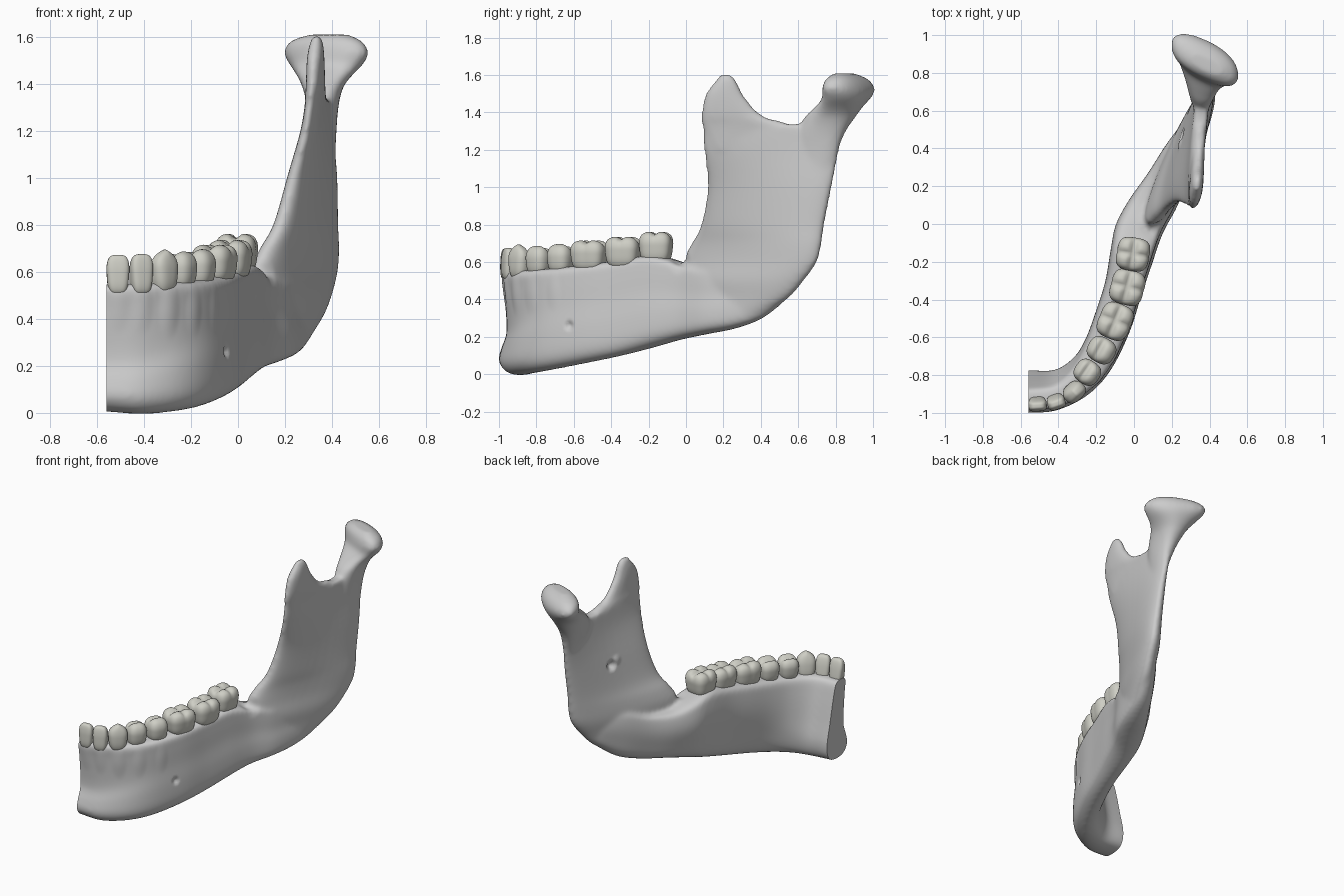
import bpy, bmesh, math
from mathutils import Vector

if "Cube" in bpy.data.objects:
    bpy.data.objects.remove(bpy.data.objects["Cube"])


def spline(pts, n, closed=False):
    """Catmull-Rom interpolation of tuples of any length."""
    p = [Vector(q) for q in pts]
    m, out = len(p), []
    get = (lambda i: p[i % m]) if closed else (lambda i: p[max(0, min(m - 1, i))])
    for i in range(m if closed else m - 1):
        a, b, c, d = get(i - 1), get(i), get(i + 1), get(i + 2)
        for s in range(n):
            t = s / n
            out.append(0.5 * (2 * b + (c - a) * t + (2 * a - 5 * b + 4 * c - d) * t * t
                              + (3 * b - a - 3 * c + d) * t ** 3))
    return out if closed else out + [p[-1]]


def loft(bm, rings):
    loops = [[bm.verts.new(p) for p in r] for r in rings]
    for a, b in zip(loops, loops[1:]):
        for i in range(len(a)):
            j = (i + 1) % len(a)
            bm.faces.new((a[i], a[j], b[j], b[i]))
    bm.faces.new(loops[0][::-1])
    bm.faces.new(loops[-1])


def spow(v, e):
    return math.copysign(abs(v) ** e, v)


def level_ring(r, n=40):
    """Horizontal oval: z, centre, half sizes, shear of x by y, shear of y by x."""
    z, cx, cy, hx, hy, k, m = r
    pts = []
    for i in range(n):
        a = math.tau * i / n
        dx, dy = hx * spow(math.cos(a), .85), hy * spow(math.sin(a), .85)
        pts.append((cx + dx + k * dy, cy + dy + m * dx, z))
    return pts


bm = bmesh.new()

# horizontal body: cross-sections (0 = tongue side, 1 = cheek side) along the arch
side = [(.5, 0), (.8, .02), (.95, .12), (.97, .35), (.93, .6), (.92, .85), (.87, .98),
        (.5, 1), (.13, .98), (.04, .85), (.02, .62), (.1, .35), (.22, .1)]
chin = [(.45, 0), (.8, .02), (.98, .12), (.92, .25), (.8, .42), (.86, .8), (.9, .98),
        (.65, 1), (.45, .98), (.32, .8), (.16, .5), (.02, .22), (.12, .05)]
# inner x, y, outer x, y, bottom, top, chin blend
stations = [(-.64, -.77, -.64, -1.005, .01, .545, 1), (-.54, -.77, -.54, -1.005, .005, .545, 1),
            (-.42, -.765, -.4, -.99, -.004, .55, .85), (-.33, -.7, -.24, -.91, .008, .555, .45),
            (-.26, -.6, -.12, -.78, .028, .565, .1), (-.205, -.46, -.02, -.58, .062, .585, 0),
            (-.155, -.3, .045, -.38, .1, .61, 0), (-.125, -.12, .1, -.22, .143, .635, 0),
            (-.1, 0, .16, -.05, .185, .6, 0), (-.03, .13, .24, .1, .215, .56, 0),
            (.07, .27, .29, .26, .245, .57, 0), (.16, .41, .325, .41, .3, .62, 0),
            (.25, .53, .355, .53, .395, .6, 0), (.3, .58, .36, .58, .46, .56, 0)]
rings = []
for ix, iy, ox, oy, zb, zt, w in spline(stations, 5):
    sec = [Vector(a).lerp(Vector(b), w) for a, b in zip(side, chin)]
    rings.append([(ix + (ox - ix) * u, iy + (oy - iy) * u, zb + (zt - zb) * v)
                  for u, v in spline(sec, 4, True)])
loft(bm, rings)

# ramus, coronoid process, condyle
ramus = [(.3, .21, .22, .05, .15, .4, 0),
         (.4, .23, .3, .07, .24, .42, 0), (.5, .238, .315, .08, .315, .42, 0),
         (.6, .24, .34, .085, .36, .43, 0), (.7, .262, .378, .082, .348, .4, 0),
         (.8, .288, .41, .074, .33, .33, 0), (1, .315, .447, .063, .333, .24, 0),
         (1.2, .335, .457, .046, .363, .13, 0), (1.335, .342, .46, .037, .375, .1, 0)]
coronoid = [(1.2, .327, .25, .02, .1, .1, 0), (1.33, .33, .31, .037, .225, .1, 0),
            (1.37, .33, .257, .037, .175, .1, 0), (1.42, .33, .225, .037, .14, .1, 0),
            (1.5, .33, .204, .036, .098, .1, 0), (1.56, .333, .212, .03, .062, .1, 0),
            (1.605, .335, .213, .018, .028, .1, 0)]
condyle = [(1.0, .385, .7, .025, .05, .1, 0), (1.15, .375, .71, .04, .09, .1, 0),
           (1.28, .362, .72, .062, .125, .05, 0),
           (1.37, .36, .767, .082, .135, 0, -.1), (1.42, .365, .81, .107, .125, 0, -.22),
           (1.48, .375, .86, .155, .11, 0, -.4), (1.53, .375, .868, .18, .107, 0, -.45),
           (1.578, .375, .86, .155, .085, 0, -.42), (1.608, .385, .845, .085, .042, 0, -.4)]
for part in (ramus, coronoid, condyle):
    loft(bm, [level_ring(r) for r in spline(part, 4)])
bmesh.ops.recalc_face_normals(bm, faces=bm.faces)
me = bpy.data.meshes.new("jaw_bone")
bm.to_mesh(me)
bm.free()
jaw = bpy.data.objects.new("jaw_bone", me)
bpy.context.collection.objects.link(jaw)
bpy.context.view_layer.objects.active = jaw
jaw.select_set(True)

# fuse the parts into one smooth bone
mod = jaw.modifiers.new("fuse", 'REMESH')
mod.mode, mod.voxel_size = 'VOXEL', .012
bpy.ops.object.modifier_apply(modifier="fuse")
mod = jaw.modifiers.new("soften", 'SMOOTH')
mod.factor, mod.iterations = .5, 16
bpy.ops.object.modifier_apply(modifier="soften")

# name, x, y, width, depth, bottom, top, kind
teeth = [("central_incisor", -.511, -.95, .098, .1, .5, .672, 0),
         ("lateral_incisor", -.414, -.938, .098, .105, .5, .675, 0),
         ("canine", -.32, -.885, .126, .125, .5, .694, 1),
         ("first_premolar", -.247, -.785, .132, .14, .515, .688, 2),
         ("second_premolar", -.172, -.668, .138, .152, .525, .698, 2),
         ("first_molar", -.1, -.515, .194, .175, .545, .718, 3),
         ("second_molar", -.035, -.335, .188, .18, .56, .738, 3),
         ("third_molar", -.005, -.16, .178, .175, .585, .764, 3)]


def tangent(i):
    if i == 0:
        return Vector((1, .06)).normalized()
    a, b = teeth[i - 1], teeth[min(i + 1, 7)]
    return Vector((b[1] - a[1], b[2] - a[2])).normalized()


# nerve openings, hollow behind the molars, root bulges: point, radius, depth, z stretch
dents = [((-.06, -.62, .26), .035, .022, 1), ((.25, .47, .96), .045, .03, 1),
         ((.22, .43, .99), .05, -.015, 1), ((.1, -.02, .59), .08, .015, 1)]
for i, t in enumerate(teeth[:5]):
    d = tangent(i)
    dents.append(((t[1] + d.y * .05, t[2] - d.x * .05, .44), .06, -.008, 2.4))
bm = bmesh.new()
bm.from_mesh(jaw.data)
bm.normal_update()
for p, r, depth, stretch in dents:
    for v in bm.verts:
        e = v.co - Vector(p)
        e.z /= stretch
        q = e.length / r
        if q < 1:
            v.co -= v.normal * depth * (1 - q * q) ** 2
# flat cut at the midline
cut = bmesh.ops.bisect_plane(bm, geom=bm.verts[:] + bm.edges[:] + bm.faces[:],
                             plane_co=(-.558, 0, 0), plane_no=(-1, 0, 0), clear_outer=True)
bmesh.ops.edgeloop_fill(bm, edges=[e for e in cut['geom_cut'] if isinstance(e, bmesh.types.BMEdge)])
bmesh.ops.recalc_face_normals(bm, faces=bm.faces)
bm.to_mesh(jaw.data)
bm.free()
bpy.ops.object.shade_smooth_by_angle(angle=math.radians(50))

# tooth crowns
enamel = bpy.data.materials.new("enamel")
enamel.diffuse_color = (.62, .62, .56, 1)
enamel.use_nodes = True
enamel.node_tree.nodes["Principled BSDF"].inputs["Base Color"].default_value = enamel.diffuse_color
for i, (name, x, y, w, d, z0, z1, kind) in enumerate(teeth):
    bm = bmesh.new()
    bmesh.ops.create_cube(bm, size=2)
    bmesh.ops.subdivide_edges(bm, edges=bm.edges[:], cuts=13, use_grid_fill=True)
    tan = tangent(i)
    out = Vector((tan.y, -tan.x))
    n = 3.4 if kind in (0, 3) else 2.7
    for v in bm.verts:
        u, q, h = v.co / sum(abs(c) ** n for c in v.co) ** (1 / n)
        t = (h + 1) / 2
        top = max(0, h) ** 2
        neck = .86 + .14 * min(1, t / .65)
        drop = 0
        if kind == 0:      # chisel edge
            q = q * (1 - .5 * t) + .26 * t
        elif kind == 1:    # single point
            q = q * (1 - .4 * t) + .2 * t
            drop = .025 * abs(u)
        elif kind == 2:    # two cusps
            drop = .022 * math.exp(-((q + .15) / .25) ** 2) + .012 * max(0, -q)
        else:              # four cusps with cross grooves
            drop = .024 * max(math.exp(-(q / .22) ** 2), .7 * math.exp(-(u / .18) ** 2))
            neck -= .04 * math.exp(-(u / .15) ** 2) * t
        xy = Vector((x, y)) + tan * (u * w / 2 * neck) + out * (q * d / 2 * neck)
        v.co = (xy.x, xy.y, z0 + (z1 - z0) * t - drop * top)
    for f in bm.faces:
        f.smooth = True
    me = bpy.data.meshes.new(name)
    bm.to_mesh(me)
    bm.free()
    me.materials.append(enamel)
    bpy.context.collection.objects.link(bpy.data.objects.new(name, me))
